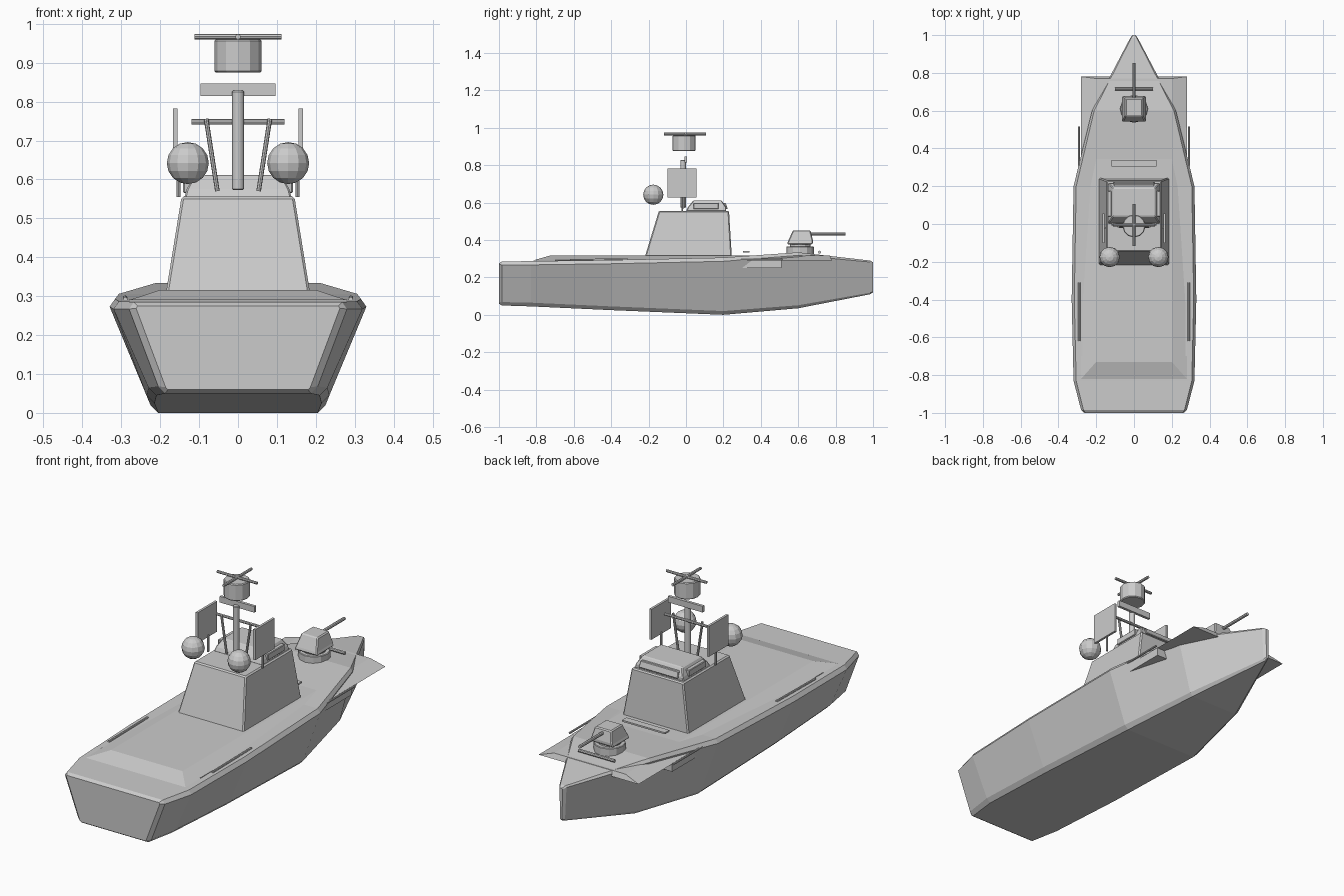
import bpy, bmesh, math
from mathutils import Vector

cube = bpy.data.objects.get("Cube")
if cube:
    bpy.data.objects.remove(cube)

grey = bpy.data.materials.new("naval_grey")
grey.use_nodes = True
grey.diffuse_color = (0.6, 0.6, 0.6, 1)
grey.node_tree.nodes["Principled BSDF"].inputs["Base Color"].default_value = (0.6, 0.6, 0.6, 1)


def finish(name, bm, bevel=0):
    bmesh.ops.recalc_face_normals(bm, faces=bm.faces)
    mesh = bpy.data.meshes.new(name)
    bm.to_mesh(mesh)
    bm.free()
    mesh.materials.append(grey)
    obj = bpy.data.objects.new(name, mesh)
    bpy.context.collection.objects.link(obj)
    if bevel:
        mod = obj.modifiers.new("bevel", 'BEVEL')
        mod.width = bevel
        mod.segments = 1
    return obj


def loft(name, rings, bevel=0):
    """Skin a list of equal-length rings and cap both ends."""
    bm = bmesh.new()
    loops = [[bm.verts.new(p) for p in ring] for ring in rings]
    n = len(loops[0])
    for a, b in zip(loops, loops[1:]):
        for i in range(n):
            j = (i + 1) % n
            bm.faces.new((a[i], a[j], b[j], b[i]))
    bm.faces.new(loops[0])
    bm.faces.new(loops[-1])
    return finish(name, bm, bevel)


def rect(hx, y0, y1, z, x=0):
    return [(x - hx, y0, z), (x + hx, y0, z), (x + hx, y1, z), (x - hx, y1, z)]


def box(name, x, hx, y0, y1, z0, z1, bevel=0):
    return loft(name, [rect(hx, y0, y1, z0, x), rect(hx, y0, y1, z1, x)], bevel)


def rod(name, a, b, r, sides=8, bevel=0):
    a, b = Vector(a), Vector(b)
    bm = bmesh.new()
    bmesh.ops.create_cone(bm, cap_ends=True, segments=sides, radius1=r, radius2=r, depth=(b - a).length)
    turn = Vector((0, 0, 1)).rotation_difference(b - a).to_matrix().to_4x4()
    turn.translation = (a + b) / 2
    bm.transform(turn)
    return finish(name, bm, bevel)


# Hull: chamfered sections (y, deck half width, bottom half width, keel z, deck z, chamfer)
def section(y, top, low, z0, z1, c):
    half = [(low - c, z0), (low, z0 + c), (top, z1 - c), (top - c * 0.7, z1)]
    return [(x, y, z) for x, z in half] + [(-x, y, z) for x, z in reversed(half)]


stations = [
    (-1.0, 0.262, 0.186, 0.06, 0.275, 0.006),
    (-0.985, 0.28, 0.205, 0.05, 0.285, 0.018),
    (-0.83, 0.32, 0.23, 0.045, 0.287, 0.02),
    (-0.4, 0.33, 0.235, 0.025, 0.293, 0.02),
    (0.2, 0.32, 0.225, 0.0, 0.306, 0.02),
    (0.6, 0.222, 0.15, 0.035, 0.334, 0.016),
    (0.985, 0.02, 0.012, 0.11, 0.29, 0.008),
    (1.0, 0.008, 0.006, 0.12, 0.28, 0.004),
]
loft("hull", [section(*s) for s in stations])

# Raised deck with sloping edges and the bow wings it leaves
loft("raised_deck", [rect(0.28, -0.82, 0.78, 0.29), rect(0.2, -0.73, 0.77, 0.316)])
box("deck_block", 0, 0.28, -0.7, 0.51, 0.25, 0.292)

# Superstructure and bridge
loft("superstructure", [rect(0.185, -0.22, 0.245, 0.31), rect(0.145, -0.145, 0.23, 0.556)], 0.006)
loft("bridge", [rect(0.138, 0.0, 0.215, 0.553), rect(0.132, 0.01, 0.215, 0.575),
                rect(0.112, 0.04, 0.19, 0.612)], 0.004)
loft("bridge_front_window", [rect(0.11, 0.19, 0.224, 0.565), rect(0.105, 0.18, 0.213, 0.597)], 0.003)

# Mast with yards and rotating drum
rod("mast", (0, -0.015, 0.573), (0, -0.015, 0.828), 0.016, 10, 0.003)
box("mast_antenna", 0, 0.097, -0.008, 0.006, 0.815, 0.846)
rod("mast_yard", (-0.12, 0, 0.748), (0.12, 0, 0.748), 0.007)
rod("drum", (0, -0.01, 0.875), (0, -0.01, 0.96), 0.061, 12, 0.004)
rod("drum_cross_bar", (-0.112, -0.005, 0.967), (0.112, -0.005, 0.967), 0.007)
rod("drum_long_bar", (0, -0.117, 0.967), (0, 0.107, 0.967), 0.007)

# Mirrored fittings
for side, s in (("left", 1), ("right", -1)):
    bm = bmesh.new()
    bmesh.ops.create_uvsphere(bm, u_segments=12, v_segments=8, radius=0.054)
    bmesh.ops.translate(bm, verts=bm.verts, vec=(s * 0.129, -0.175, 0.642))
    finish(side + "_radome", bm)
    box(side + "_radar_panel", s * 0.161, 0.006, -0.1, 0.055, 0.628, 0.782)
    box(side + "_bridge_window", s * 0.13, 0.011, 0.04, 0.175, 0.565, 0.598, 0.003)
    rod(side + "_panel_post", (s * 0.153, -0.02, 0.555), (s * 0.153, -0.02, 0.64), 0.005)
    rod(side + "_mast_brace", (s * 0.053, -0.015, 0.57), (s * 0.082, -0.015, 0.756), 0.006)
    rod(side + "_aft_rail", (s * 0.29, -0.62, 0.292), (s * 0.29, -0.31, 0.296), 0.006)
    rod(side + "_fore_rail", (s * 0.292, 0.2, 0.295), (s * 0.292, 0.515, 0.295), 0.005)

# Foredeck gun and deck fittings
rod("gun_base", (0, 0.61, 0.32), (0, 0.61, 0.365), 0.074, 12, 0.003)
rod("gun_collar", (0, 0.61, 0.36), (0, 0.61, 0.38), 0.055, 12)
loft("gun_turret", [rect(0.066, 0.54, 0.675, 0.376), rect(0.06, 0.545, 0.68, 0.392),
                    rect(0.046, 0.572, 0.665, 0.452)], 0.005)
rod("gun_barrel", (0, 0.65, 0.432), (0, 0.852, 0.432), 0.008)
rod("bow_bar", (-0.1, 0.714, 0.335), (0.1, 0.714, 0.335), 0.008)
box("breakwater", 0, 0.12, 0.305, 0.34, 0.332, 0.34)
